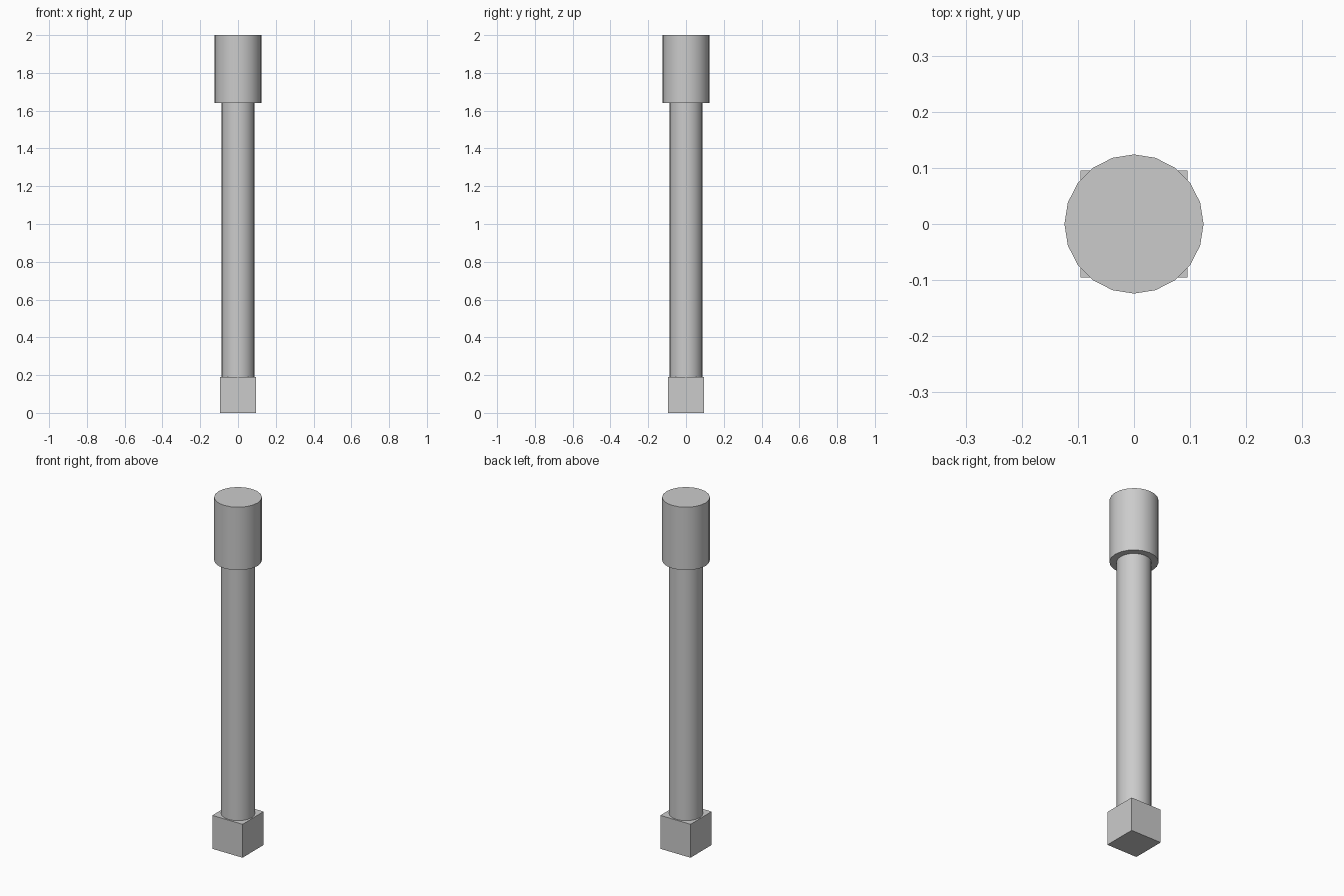
import bpy
import math

if "Cube" in bpy.data.objects:
    bpy.data.objects.remove(bpy.data.objects["Cube"])


def cylinder(name, radius, z0, z1):
    bpy.ops.mesh.primitive_cylinder_add(
        vertices=20, radius=radius, depth=z1 - z0, location=(0, 0, (z0 + z1) / 2))
    obj = bpy.context.object
    obj.name = name
    bpy.ops.object.shade_smooth_by_angle(angle=math.radians(30))
    return obj


BASE = 0.191

# Square block at the foot
bpy.ops.mesh.primitive_cube_add(size=BASE, location=(0, 0, BASE / 2))
bpy.context.object.name = "base_block"

# Long round shaft
cylinder("shaft", 0.088, BASE, 1.64)

# Wider round head
cylinder("head", 0.124, 1.64, 2.0)
